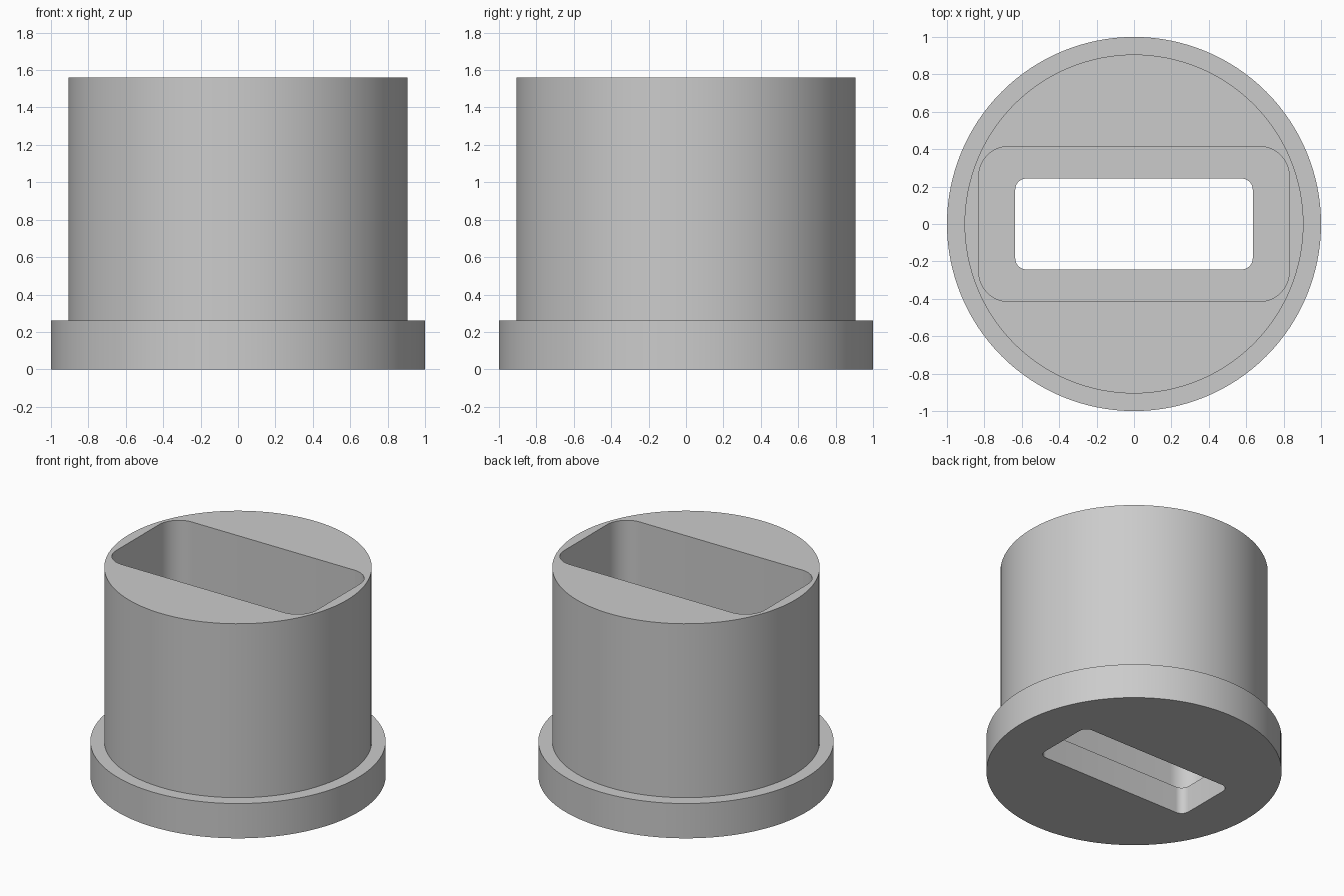
import bpy
import bmesh
from math import cos, sin, pi, radians

cube = bpy.data.objects.get("Cube")
if cube:
    bpy.data.objects.remove(cube, do_unlink=True)

grey = bpy.data.materials.new("plain grey")
grey.use_nodes = True
colour = (0.6, 0.6, 0.6, 1)
grey.diffuse_color = colour
grey.node_tree.nodes["Principled BSDF"].inputs["Base Color"].default_value = colour


def circle(radius, sides=128):
    return [(radius * cos(2 * pi * i / sides), radius * sin(2 * pi * i / sides))
            for i in range(sides)]


def rounded_rectangle(half_x, half_y, radius, steps=10):
    points = []
    for quarter, (sx, sy) in enumerate([(1, 1), (-1, 1), (-1, -1), (1, -1)]):
        for i in range(steps + 1):
            a = (quarter + i / steps) * pi / 2
            points.append((sx * (half_x - radius) + radius * cos(a),
                           sy * (half_y - radius) + radius * sin(a)))
    return points


def stack(name, sections):
    """Closed solid through (outline, height) sections with equal point counts."""
    bm = bmesh.new()
    rings = [[bm.verts.new((x, y, z)) for x, y in outline] for outline, z in sections]
    count = len(rings[0])
    for low, high in zip(rings, rings[1:]):
        for i in range(count):
            j = (i + 1) % count
            bm.faces.new((low[i], low[j], high[j], high[i]))
    bm.faces.new(rings[0][::-1])
    bm.faces.new(rings[-1])
    mesh = bpy.data.meshes.new(name)
    bm.to_mesh(mesh)
    bm.free()
    mesh.materials.append(grey)
    obj = bpy.data.objects.new(name, mesh)
    bpy.context.collection.objects.link(obj)
    return obj


# Round body with a wider flange at the foot
flange, barrel = circle(1.0), circle(0.906)
body = stack("flanged_body", [(flange, 0), (flange, 0.26), (barrel, 0.26), (barrel, 1.56)])

# Narrow slot through the floor, and the wide pocket above it
slot = rounded_rectangle(0.635, 0.243, 0.06)
pocket = rounded_rectangle(0.83, 0.415, 0.16)
cutter = stack("pocket_cutter", [(slot, -0.2), (slot, 0.2), (pocket, 0.2), (pocket, 1.8)])
cutter.hide_render = True

cut = body.modifiers.new("pocket", "BOOLEAN")
cut.operation = "DIFFERENCE"
cut.solver = "EXACT"
cut.object = cutter

bpy.ops.object.select_all(action="DESELECT")
bpy.context.view_layer.objects.active = body
body.select_set(True)
bpy.ops.object.modifier_apply(modifier=cut.name)
bpy.data.objects.remove(cutter, do_unlink=True)
bpy.ops.object.shade_smooth_by_angle(angle=radians(30))
